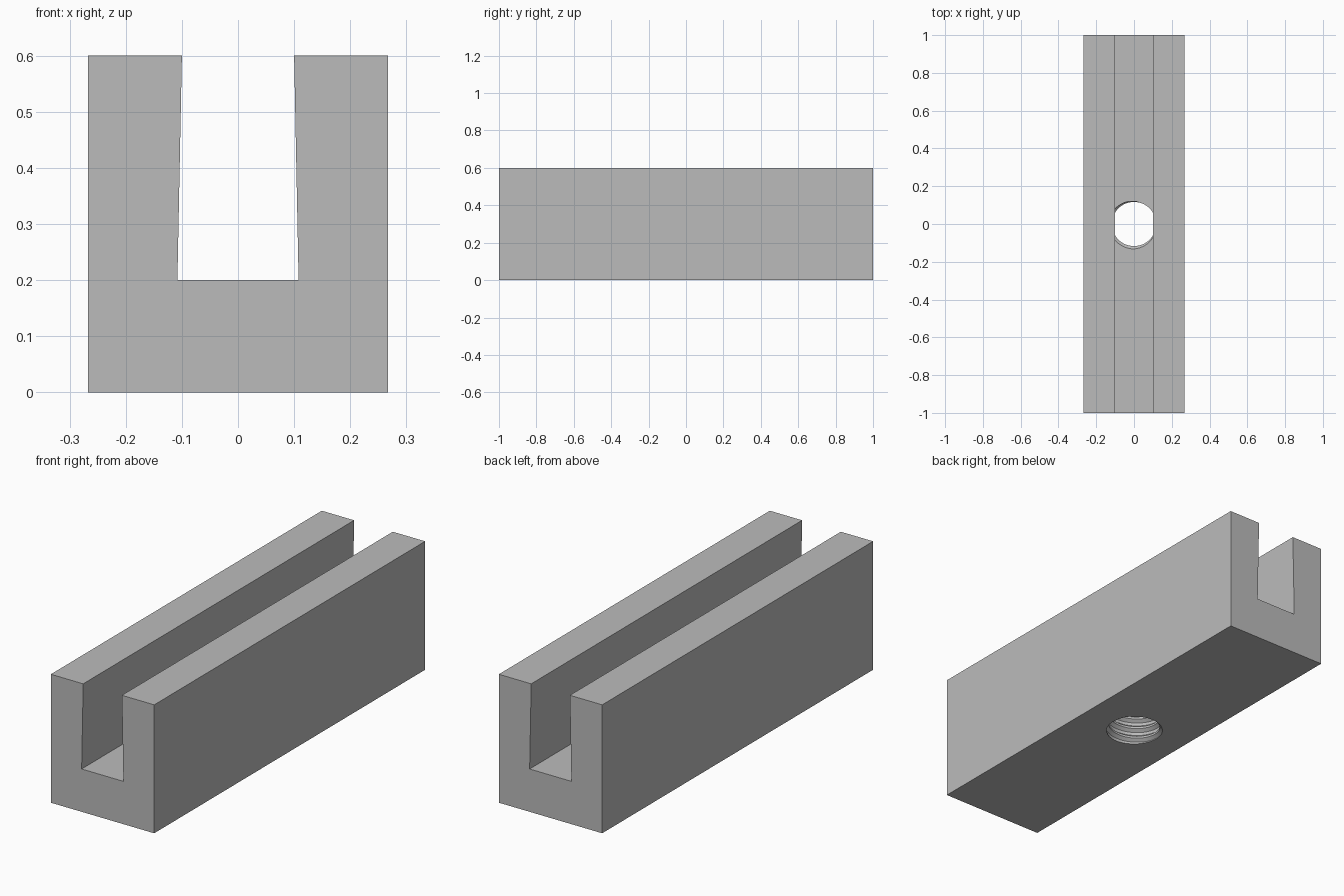
import bpy, bmesh, math

cube = bpy.data.objects.get("Cube")
if cube:
    bpy.data.objects.remove(cube)

grey = bpy.data.materials.new("grey")
grey.use_nodes = True
colour = (0.5, 0.5, 0.5, 1)
grey.diffuse_color = colour
grey.node_tree.nodes["Principled BSDF"].inputs["Base Color"].default_value = colour


def add_object(name, bm):
    bmesh.ops.recalc_face_normals(bm, faces=bm.faces)
    mesh = bpy.data.meshes.new(name)
    bm.to_mesh(mesh)
    bm.free()
    mesh.materials.append(grey)
    obj = bpy.data.objects.new(name, mesh)
    bpy.context.collection.objects.link(obj)
    return obj


# Channel block: mirrored half profile with a slightly undercut slot
half = [(0.267, 0), (0.267, 0.6), (0.1, 0.6), (0.108, 0.2)]
profile = half + [(-x, z) for x, z in reversed(half)]
bm = bmesh.new()
face = bm.faces.new([bm.verts.new((x, -1, z)) for x, z in profile])
extruded = bmesh.ops.extrude_face_region(bm, geom=[face])["geom"]
bmesh.ops.translate(bm, vec=(0, 2, 0),
                    verts=[v for v in extruded if isinstance(v, bmesh.types.BMVert)])
block = add_object("channel_block", bm)

# Screw-shaped cutter: rows follow the helix, the last column joins one turn up
PITCH, SIDES, TURNS = 0.05, 48, 8
thread = [(0.0, 0.117), (0.2, 0.117), (0.45, 0.132), (0.75, 0.132)]
rows = len(thread) * TURNS
bm = bmesh.new()
grid = []
for j in range(SIDES):
    angle = math.tau * j / SIDES
    column = []
    for k in range(rows):
        turn, step = divmod(k, len(thread))
        rise, radius = thread[step]
        z = -0.11 + PITCH * (turn + rise + j / SIDES)
        column.append(bm.verts.new((radius * math.cos(angle), radius * math.sin(angle), z)))
    grid.append(column)
for j in range(SIDES):
    shift = len(thread) if j == SIDES - 1 else 0
    nxt = grid[(j + 1) % SIDES]
    for k in range(rows - 1 - shift):
        bm.faces.new((grid[j][k], nxt[k + shift], nxt[k + 1 + shift], grid[j][k + 1]))

# Trim the screw flat just past the floor plate and cap both ends
for height, direction in ((-0.01, -1), (0.2005, 1)):
    cut = bmesh.ops.bisect_plane(bm, geom=bm.verts[:] + bm.edges[:] + bm.faces[:],
                                 plane_co=(0, 0, height), plane_no=(0, 0, direction),
                                 clear_outer=True)["geom_cut"]
    rim = [e for e in cut if isinstance(e, bmesh.types.BMEdge)]
    bmesh.ops.edgeloop_fill(bm, edges=rim)
cutter = add_object("thread_cutter", bm)
cutter.hide_render = True
cutter.hide_set(True)

# Threaded hole through the floor
hole = block.modifiers.new("threaded_hole", 'BOOLEAN')
hole.operation = 'DIFFERENCE'
hole.solver = 'EXACT'
hole.object = cutter
bpy.context.view_layer.objects.active = block
block.select_set(True)
bpy.ops.object.modifier_apply(modifier=hole.name)
bpy.ops.object.shade_smooth_by_angle(angle=math.radians(20))
bpy.data.objects.remove(cutter)
